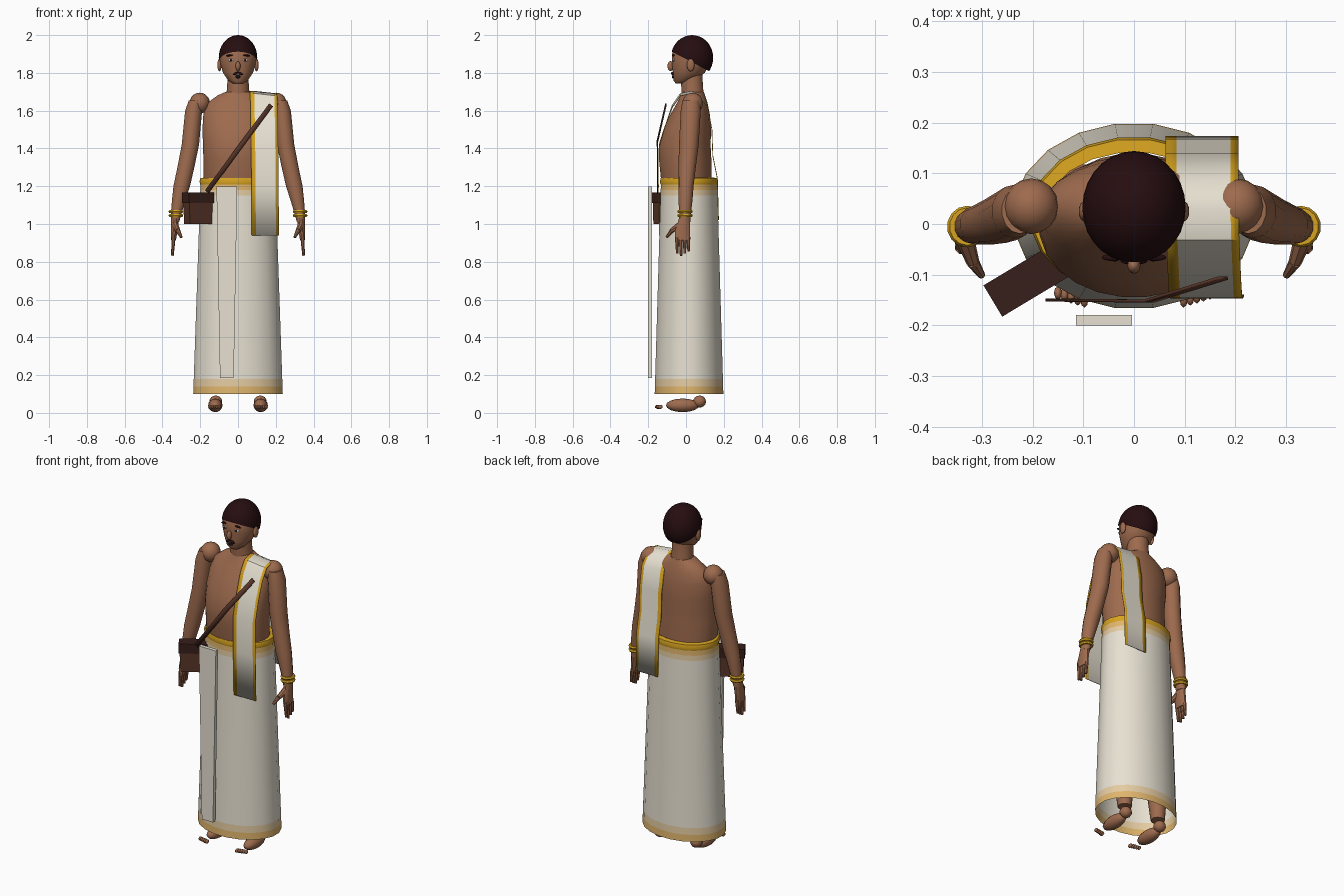
import bpy, bmesh, math
from mathutils import Vector, Matrix

if "Cube" in bpy.data.objects:
    bpy.data.objects.remove(bpy.data.objects["Cube"])


def colour(name, r, g, b):
    m = bpy.data.materials.new(name)
    m.diffuse_color = (r, g, b, 1)
    m.use_nodes = True
    m.node_tree.nodes["Principled BSDF"].inputs["Base Color"].default_value = m.diffuse_color
    return m


SKIN = colour("skin", 0.34, 0.146, 0.076)
CREAM = colour("cream_cloth", 0.80, 0.75, 0.64)
GOLD = colour("gold", 0.68, 0.37, 0.015)
PALE = colour("pale_gold", 0.74, 0.46, 0.15)
PALER = colour("faded_gold", 0.78, 0.60, 0.36)
HAIR = colour("dark_hair", 0.019, 0.004, 0.005)
LEATHER = colour("leather", 0.093, 0.034, 0.021)
FLAP = colour("dark_leather", 0.038, 0.013, 0.010)
WHITE = colour("eye_white", 0.80, 0.78, 0.74)
BLACK = colour("black", 0.006, 0.005, 0.005)


def finish(name, bm, mats, smooth=True, angle=40):
    me = bpy.data.meshes.new(name)
    bm.to_mesh(me)
    bm.free()
    ob = bpy.data.objects.new(name, me)
    bpy.context.collection.objects.link(ob)
    for m in mats:
        me.materials.append(m)
    if smooth:
        bpy.context.view_layer.objects.active = ob
        ob.select_set(True)
        bpy.ops.object.shade_smooth_by_angle(angle=math.radians(angle))
        ob.select_set(False)
    return ob


def loft(name, rings, mats, n=20, caps=True, pick=None):
    """Skin stacked ellipses given as (cx, cy, z, rx, ry), lowest first."""
    bm = bmesh.new()
    rows = []
    for cx, cy, z, rx, ry in rings:
        angs = [2 * math.pi * (i + 0.5) / n for i in range(n)]
        rows.append([bm.verts.new((cx + rx * math.cos(a), cy + ry * math.sin(a), z)) for a in angs])
    for lo, hi in zip(rows, rows[1:]):
        for i in range(n):
            j = (i + 1) % n
            f = bm.faces.new((lo[i], lo[j], hi[j], hi[i]))
            if pick:
                f.material_index = pick(f.calc_center_median().z)
    if caps:
        bm.faces.new(rows[0][::-1])
        bm.faces.new(rows[-1])
    return finish(name, bm, mats)


def ball(name, loc, radii, mat, tilt=0.0, cut=None, u=16, v=10):
    """Ellipsoid, tilted about y; cut = (point, normal) keeps the normal's side."""
    bm = bmesh.new()
    bmesh.ops.create_uvsphere(bm, u_segments=u, v_segments=v, radius=1)
    bm.transform(Matrix.Translation(loc) @ Matrix.Rotation(tilt, 4, 'Y') @ Matrix.Diagonal((*radii, 1)))
    if cut:
        bmesh.ops.bisect_plane(bm, geom=bm.verts[:] + bm.edges[:] + bm.faces[:],
                               plane_co=cut[0], plane_no=cut[1], clear_inner=True)
    return finish(name, bm, [mat], angle=60)


def limb(name, a, b, r1, r2, mat, n=8):
    a, b = Vector(a), Vector(b)
    bm = bmesh.new()
    bmesh.ops.create_cone(bm, cap_ends=True, segments=n, radius1=r1, radius2=r2, depth=(b - a).length)
    bm.transform(Matrix.Translation((a + b) / 2) @ (b - a).to_track_quat('Z', 'Y').to_matrix().to_4x4())
    return finish(name, bm, [mat])


def box(name, loc, size, mat, taper=1.0, turn=0.0):
    bm = bmesh.new()
    bmesh.ops.create_cube(bm, size=1)
    for v in bm.verts:
        if v.co.z < 0:
            v.co.x *= taper
    bm.transform(Matrix.Translation(loc) @ Matrix.Rotation(turn, 4, 'Z') @ Matrix.Diagonal((*size, 1)))
    return finish(name, bm, [mat], smooth=False)


def strip(name, rows, mats, pick, thick):
    """Cloth strip from rows of points, with a thin solidify."""
    bm = bmesh.new()
    vs = [[bm.verts.new(p) for p in r] for r in rows]
    for a, b in zip(vs, vs[1:]):
        for i in range(len(a) - 1):
            f = bm.faces.new((a[i], a[i + 1], b[i + 1], b[i]))
            f.material_index = pick(i)
    ob = finish(name, bm, mats)
    mod = ob.modifiers.new("thickness", 'SOLIDIFY')
    mod.thickness = thick
    mod.offset = 0
    return ob


# torso and neck
torso = [(1.15, .01, .17, .13), (1.25, 0, .185, .135), (1.35, -.005, .185, .14), (1.42, -.007, .187, .138),
         (1.50, .007, .19, .127), (1.58, .022, .185, .105), (1.64, .033, .165, .082),
         (1.68, .037, .11, .065), (1.70, .037, .065, .058)]
loft("torso", [(0, cy, z, rx, ry) for z, cy, rx, ry in torso], [SKIN], 24)
loft("neck", [(0, .037, 1.67, .064, .060), (0, .032, 1.73, .058, .058), (0, .03, 1.80, .056, .058)], [SKIN])

# head, hair cap and face
head = [(1.745, -.025, .028, .03), (1.76, -.012, .052, .055), (1.80, .015, .08, .085), (1.85, .025, .095, .10),
        (1.90, .03, .098, .105), (1.95, .033, .08, .088), (1.98, .035, .05, .058), (1.993, .035, .02, .02)]
loft("head", [(0, cy, z, rx, ry) for z, cy, rx, ry in head], [SKIN], 24)
ball("hair", (0, .032, 1.88), (.102, .112, .12), HAIR, cut=((0, -.09, 1.92), (0, .12, .23)), u=28, v=18)
ball("nose", (0, -.082, 1.836), (.013, .016, .026), SKIN)
ball("mouth", (0, -.069, 1.780), (.014, .006, .009), BLACK)
for s in (-1, 1):
    ball("ear", (s * .098, .025, 1.842), (.011, .02, .034), SKIN)
    ball("eye", (s * .038, -.066, 1.868), (.016, .006, .007), WHITE)
    ball("pupil", (s * .038, -.071, 1.868), (.006, .003, .006), BLACK)
    ball("eyebrow", (s * .042, -.066, 1.893), (.022, .007, .005), HAIR, tilt=s * .15)
    ball("moustache", (s * .013, -.071, 1.797), (.016, .008, .006), HAIR, tilt=s * .5)

# arms, hands, bangles, legs and feet, mirrored
arm = [(.333, -.008, 1.01, .022, .032), (.328, -.005, 1.05, .028, .03), (.315, -.003, 1.12, .036, .037),
       (.298, 0, 1.2, .045, .04), (.276, .006, 1.30, .046, .046), (.252, .015, 1.42, .047, .052),
       (.235, .025, 1.60, .046, .053), (.225, .027, 1.655, .036, .046)]
palm = [(.341, -.018, .915, .013, .041), (.338, -.019, .96, .018, .042), (.333, -.008, 1.03, .022, .03)]
for s in (-1, 1):
    def side(rings):
        return [(s * r[0], *r[1:]) for r in rings]
    ball("shoulder", (s * .203, .035, 1.64), (.054, .055, .055), SKIN)
    loft("arm", side(arm), [SKIN], 14)
    loft("palm", side(palm), [SKIN], 12)
    for k in range(4):
        y = -.048 + k * .02
        tip = .832 + .012 * abs(k - 1)
        limb("finger", (s * .341, y, .93), (s * .347, y + .002, tip), .0115, .007, SKIN)
    limb("thumb_base", (s * .335, -.025, 1.0), (s * .318, -.075, .965), .019, .013, SKIN)
    limb("thumb_tip", (s * .318, -.075, .965), (s * .300, -.102, .93), .013, .007, SKIN)
    for z in (1.045, 1.066):
        loft("bangle", [(s * .329, -.005, z - .008, .035, .037), (s * .329, -.005, z, .04, .041),
                        (s * .329, -.005, z + .008, .035, .037)], [GOLD], 14)
    loft("leg", [(s * .115, .06, .10, .038, .038), (s * .115, .05, .35, .06, .065),
                 (s * .10, .03, .9, .08, .09)], [SKIN], 12)
    ball("ankle", (s * .118, .072, .06), (.034, .034, .032), SKIN, u=12, v=8)
    ball("foot", (s * .12, -.018, .04), (.038, .088, .036), SKIN, u=12, v=8)
    for k in range(5):
        ball("toe", (s * (.098 + k * .013), -.148 + .003 * k, .032), (.008, .017 - .001 * k, .011),
             SKIN, u=8, v=6)

# wrapped skirt with banded hems
def skirt_ring(z, grow=0.0):
    t = (z - .10) / 1.14
    return (0, .016, z, .24 - .04 * t + grow, .184 - .034 * t + grow)


def skirt_band(z):
    if z < .14 or z > 1.18:
        return 1
    return 2 if z < .18 or z > 1.15 else 0


levels = (.10, .14, .18, .45, .80, 1.15, 1.18, 1.24)
loft("skirt", [skirt_ring(z) for z in levels], [CREAM, PALE, PALER], 20, False, skirt_band)
loft("waistband", [skirt_ring(1.21, .002), skirt_ring(1.225, .006), skirt_ring(1.243, .002),
                   (0, .012, 1.246, .18, .13)], [GOLD], 20, False)

# hanging front pleat
box("front_pleat", (-.059, -.19, .692), (.11, .021, 1.015), CREAM, taper=.66)

# shawl over one shoulder with gold borders
path = [(.172, 1.02), (.166, 1.24), (.142, 1.36), (.137, 1.50), (.115, 1.62), (.075, 1.68), (.03, 1.703),
        (-.03, 1.69), (-.072, 1.63), (-.113, 1.51), (-.143, 1.40), (-.145, 1.20), (-.141, .94)]
cols = (.062, .084, .190, .206)
shawl_rows = [[(x + max(0, i - 6) * .0018, y, z - .012 * (x > .15) * (4 < i < 9)) for x in cols]
              for i, (y, z) in enumerate(path)]
strip("shawl", shawl_rows, [CREAM, GOLD], lambda i: 0 if i == 1 else 1, .004)

# shoulder bag with flap and diagonal strap
line = [(.175, -.107, 1.63), (.03, -.152, 1.435), (-.165, -.15, 1.17)]
strip("bag_strap", [[(x - .010, y, z + .008), (x + .010, y, z - .008)] for x, y, z in line],
      [LEATHER], lambda i: 0, .006)
turn = math.radians(31)
box("bag_body", (-.212, -.112, 1.06), (.145, .062, .12), LEATHER, taper=.92, turn=turn)
box("bag_flap", (-.212, -.112, 1.138), (.155, .072, .055), FLAP, turn=turn)
